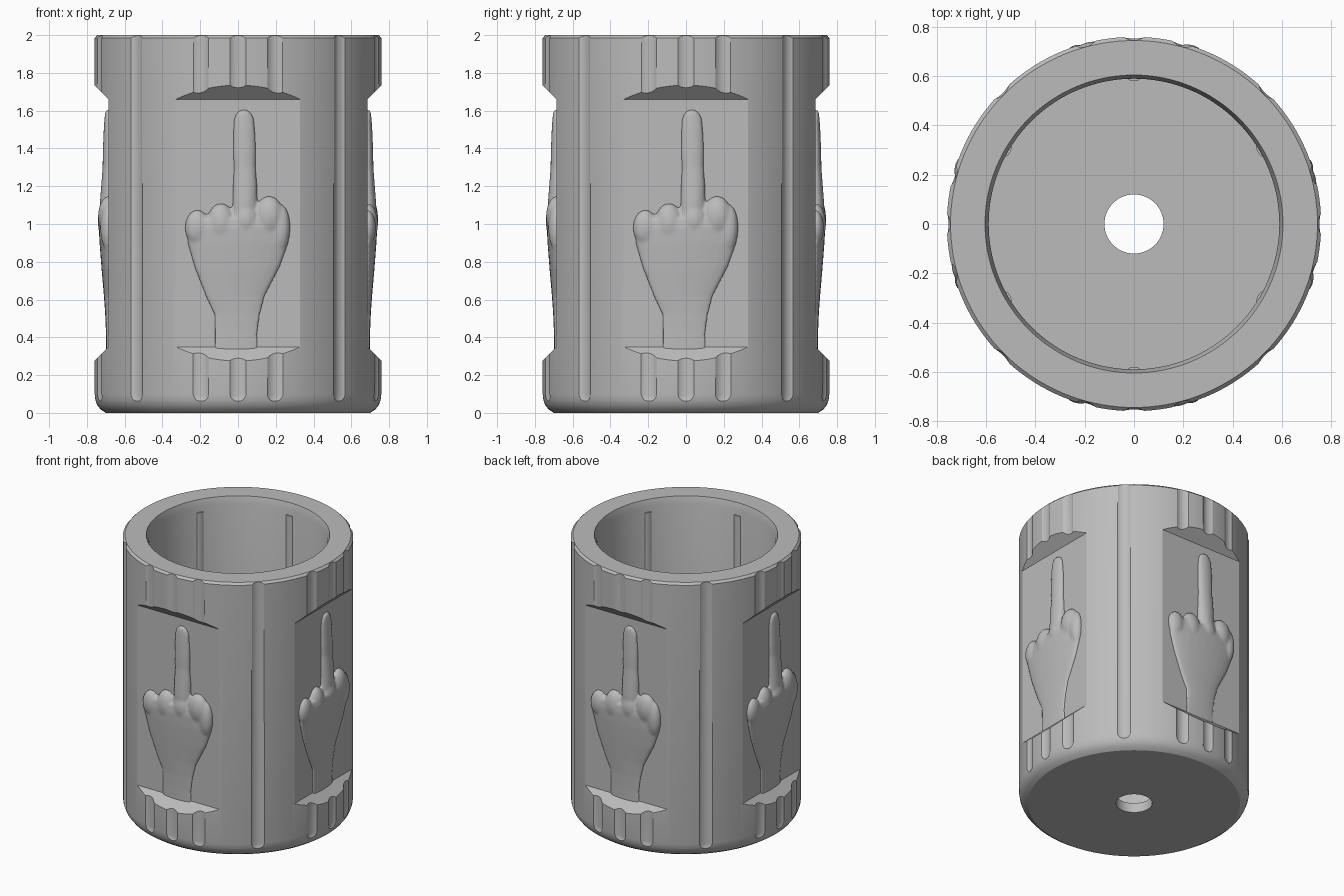
import bpy, bmesh, math
from mathutils import Matrix

cube = bpy.data.objects.get("Cube")
if cube:
    bpy.data.objects.remove(cube, do_unlink=True)

grey = bpy.data.materials.new("plain grey")
grey.use_nodes = True
colour = (0.5, 0.5, 0.5, 1)
grey.diffuse_color = colour
grey.node_tree.nodes["Principled BSDF"].inputs["Base Color"].default_value = colour

PANEL = 0.685   # distance of the flat panels from the axis
TAU = math.tau


def make_object(name, bm):
    bmesh.ops.recalc_face_normals(bm, faces=bm.faces)
    mesh = bpy.data.meshes.new(name)
    bm.to_mesh(mesh)
    bm.free()
    mesh.materials.append(grey)
    obj = bpy.data.objects.new(name, mesh)
    bpy.context.collection.objects.link(obj)
    return obj


def activate(obj):
    bpy.ops.object.select_all(action='DESELECT')
    obj.select_set(True)
    bpy.context.view_layer.objects.active = obj


def smooth(obj, degrees):
    activate(obj)
    bpy.ops.object.shade_smooth_by_angle(angle=math.radians(degrees))


def cut(obj, cutter):
    mod = obj.modifiers.new("cut", 'BOOLEAN')
    mod.operation = 'DIFFERENCE'
    mod.solver = 'EXACT'
    mod.object = cutter
    activate(obj)
    bpy.ops.object.modifier_apply(modifier=mod.name)
    bpy.data.objects.remove(cutter, do_unlink=True)


def lathe(bm, profile, segments):
    """Closed ring profile of (radius, height) turned about z."""
    rings = [[bm.verts.new((r * math.cos(TAU * i / segments),
                            r * math.sin(TAU * i / segments), z))
              for i in range(segments)] for r, z in profile]
    for a, b in zip(rings, rings[1:] + rings[:1]):
        for i in range(segments):
            j = (i + 1) % segments
            bm.faces.new((a[i], a[j], b[j], b[i]))


def loft(bm, sections, segments=24):
    """Elliptical sections (height, centre x, half width, depth) on the panel."""
    rings = []
    for z, cx, w, d in sections:
        rings.append([bm.verts.new((cx + w * math.cos(TAU * i / segments),
                                    -PANEL + d * math.sin(TAU * i / segments), z))
                      for i in range(segments)])
    for a, b in zip(rings, rings[1:]):
        for i in range(segments):
            j = (i + 1) % segments
            bm.faces.new((a[i], a[j], b[j], b[i]))
    bm.faces.new(rings[0])
    bm.faces.new(rings[-1])


# Cup body: chamfered rim, rounded foot, open inside with a drain hole
bm = bmesh.new()
lathe(bm, [(0.12, 0), (0.70, 0), (0.727, 0.018), (0.746, 0.042), (0.756, 0.07),
           (0.76, 0.1), (0.76, 1.985), (0.745, 2), (0.605, 2), (0.59, 1.95),
           (0.59, 0.07), (0.12, 0.07)], 144)
body = make_object("cup_body", bm)

# Vertical flutes: three above each panel and one on each diagonal
bm = bmesh.new()
for side in range(4):
    for offset in (-15, 0, 15, 45):
        angle = math.radians(90 * side + offset)
        flute = bmesh.ops.create_uvsphere(bm, u_segments=32, v_segments=16, radius=0.075)["verts"]
        for v in flute:
            if v.co.z > 0.001:
                v.co.z += 2.2
        place = Matrix.Rotation(angle, 4, 'Z') @ Matrix.Translation((0.82, 0, 0.095))
        bmesh.ops.transform(bm, matrix=place, verts=flute)
cut(body, make_object("flute_cutter", bm))

# Flat panels with sloping ends
bm = bmesh.new()
for side in range(4):
    ends = [[bm.verts.new(Matrix.Rotation(TAU * side / 4, 4, 'Z') @ v.co)
             for v in [bm.verts.new((x, -r, z)) for r, z in
                       ((PANEL, 0.35), (PANEL, 1.66), (0.82, 1.795), (0.82, 0.215))]]
            for x in (-0.4, 0.4)]
    a, b = ends
    bm.faces.new(a)
    bm.faces.new(b)
    for i in range(4):
        j = (i + 1) % 4
        bm.faces.new((a[i], a[j], b[j], b[i]))
bmesh.ops.delete(bm, geom=[v for v in bm.verts if not v.link_faces], context='VERTS')
cut(body, make_object("panel_cutter", bm))
smooth(body, 25)

# Slim ribs on the inner wall
bm = bmesh.new()
for i in range(6):
    rib = bmesh.ops.create_cone(bm, cap_ends=True, segments=16, radius1=0.025,
                                radius2=0.025, depth=1.85)["verts"]
    place = (Matrix.Rotation(TAU * (i + 0.5) / 6, 4, 'Z')
             @ Matrix.Translation((0.59, 0, 0.99)) @ Matrix.Diagonal((0.35, 1, 1, 1)))
    bmesh.ops.transform(bm, matrix=place, verts=rib)
smooth(make_object("inner_ribs", bm), 40)

# Relief hand: wrist and palm, raised finger, folded knuckles
bm = bmesh.new()
loft(bm, [(0.30, -0.01, 0.125, 0.012), (0.42, -0.01, 0.12, 0.014),
          (0.52, -0.005, 0.125, 0.018), (0.62, -0.015, 0.16, 0.025),
          (0.77, -0.005, 0.228, 0.038), (0.90, 0, 0.27, 0.048),
          (0.98, 0, 0.272, 0.052), (1.03, 0, 0.25, 0.045)])
loft(bm, [(0.95, 0.035, 0.068, 0.05), (1.12, 0.037, 0.066, 0.046),
          (1.22, 0.037, 0.064, 0.038), (1.30, 0.036, 0.058, 0.032),
          (1.38, 0.034, 0.061, 0.031), (1.50, 0.033, 0.058, 0.026),
          (1.56, 0.032, 0.053, 0.022), (1.59, 0.031, 0.038, 0.018),
          (1.606, 0.031, 0.014, 0.01)])
for x, z, w, h, d in ((-0.215, 0.98, 0.066, 0.095, 0.045), (-0.09, 1.0, 0.075, 0.11, 0.056),
                      (0.04, 1.02, 0.075, 0.10, 0.058), (0.165, 1.04, 0.078, 0.108, 0.056),
                      (0.225, 0.98, 0.052, 0.125, 0.044)):
    knuckle = bmesh.ops.create_uvsphere(bm, u_segments=24, v_segments=14, radius=1)["verts"]
    place = Matrix.Translation((x, -PANEL, z)) @ Matrix.Diagonal((w, d, h, 1))
    bmesh.ops.transform(bm, matrix=place, verts=knuckle)
hand = make_object("relief_hand_front", bm)
remesh = hand.modifiers.new("blend", 'REMESH')
remesh.mode = 'VOXEL'
remesh.voxel_size = 0.01
soften = hand.modifiers.new("soften", 'SMOOTH')
soften.factor = 0.5
soften.iterations = 4
activate(hand)
for name in ("blend", "soften"):
    bpy.ops.object.modifier_apply(modifier=name)
for poly in hand.data.polygons:
    poly.use_smooth = True

# The same hand on the other three panels
for i, side in enumerate(("left", "back", "right"), 1):
    copy = bpy.data.objects.new("relief_hand_" + side, hand.data)
    copy.rotation_euler.z = TAU * i / 4
    bpy.context.collection.objects.link(copy)
